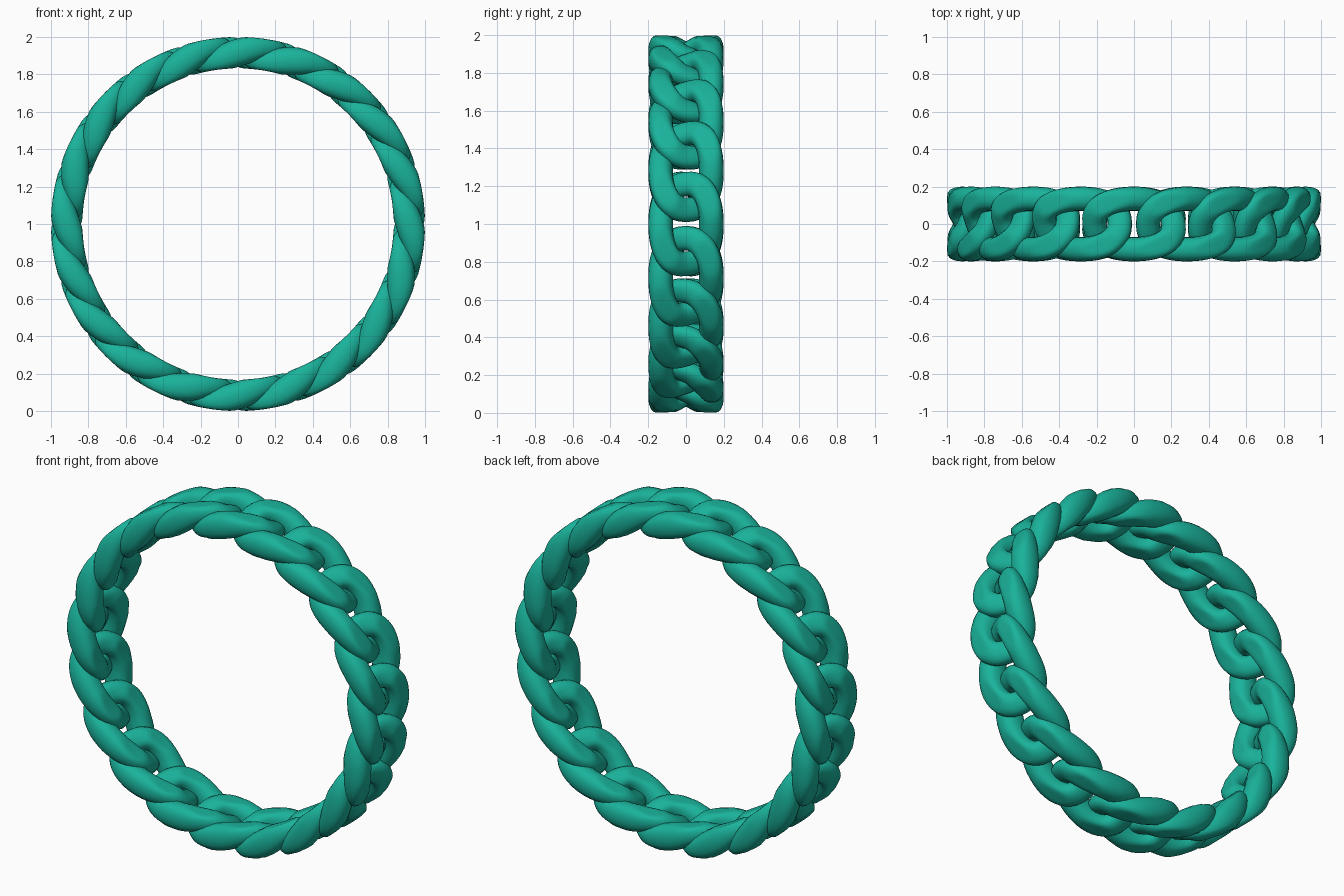
import bpy, bmesh, math
from mathutils import Vector

if "Cube" in bpy.data.objects:
    bpy.data.objects.remove(bpy.data.objects["Cube"])

LINKS = 20          # links round the ring
R = 0.916           # middle radius of the ring
A, B = 0.212, 0.135  # half length / half width of a link's centre line
H = 0.042           # twist height
N, M = 56, 18       # steps along the link / round its section

mat = bpy.data.materials.new("teal")
mat.diffuse_color = (0.01, 0.45, 0.33, 1)
mat.use_nodes = True
mat.node_tree.nodes["Principled BSDF"].inputs["Base Color"].default_value = mat.diffuse_color


def spow(x, p):
    return math.copysign(abs(x) ** p, x)


def centre(t):
    # twisted, slightly squared oval: u along the ring, v across, w radial
    return Vector((A * spow(math.cos(t), 0.9), B * spow(math.sin(t), 0.85), -H * math.sin(2 * t)))


def bend(p):
    # wrap the flat link onto the top of the ring
    a, r = p.x / R, R + p.z
    return Vector((r * math.sin(a), p.y, r * math.cos(a)))


def link_mesh():
    bm = bmesh.new()
    rings = []
    for i in range(N):
        t = 2 * math.pi * (i + 0.5) / N
        c = centre(t)
        tan = (centre(t + 0.06) - centre(t - 0.06)).normalized()
        side = tan.cross(Vector((0, 0, 1))).normalized()
        up = side.cross(tan)
        thick = 0.05 + 0.024 * math.sin(t) ** 4   # rails are deeper than the ends
        ring = []
        for j in range(M):
            s = 2 * math.pi * j / M
            p = c + side * 0.065 * spow(math.cos(s), 0.85) + up * thick * spow(math.sin(s), 0.85)
            p.z = max(-0.084, min(0.084, p.z))     # filed inner and outer faces
            ring.append(bm.verts.new(bend(p)))
        rings.append(ring)
    for i in range(N):
        a, b = rings[i], rings[(i + 1) % N]
        for j in range(M):
            k = (j + 1) % M
            bm.faces.new((a[j], b[j], b[k], a[k])).smooth = True
    bmesh.ops.recalc_face_normals(bm, faces=bm.faces)
    me = bpy.data.meshes.new("chain_link")
    bm.to_mesh(me)
    bm.free()
    me.materials.append(mat)
    return me


# interlocking links arranged round the upright ring
mesh = link_mesh()
for i in range(LINKS):
    ob = bpy.data.objects.new(f"chain_link_{i + 1}", mesh)
    ob.location = (0, 0, 1)
    ob.rotation_euler = (0, 2 * math.pi * i / LINKS, 0)
    bpy.context.collection.objects.link(ob)
